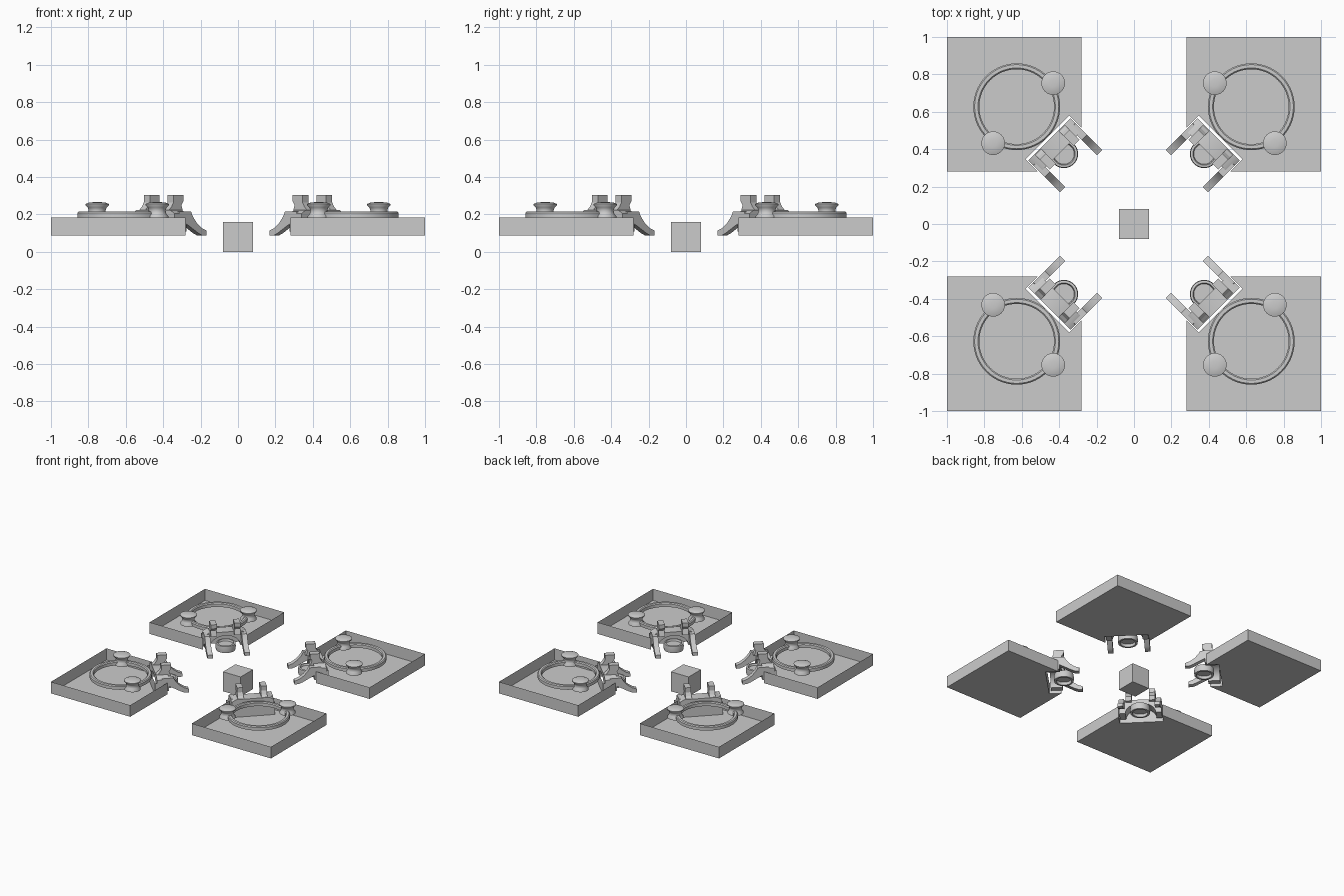
import bpy, bmesh, math
from mathutils import Matrix, Vector

if "Cube" in bpy.data.objects:
    bpy.data.objects.remove(bpy.data.objects["Cube"])

# Each corner unit is built along +x (pointing away from the centre), then rotated into place.


def finish(name, bm, turn, smooth=False, recalc=True):
    if recalc:
        bmesh.ops.recalc_face_normals(bm, faces=bm.faces)
    bm.transform(Matrix.Rotation(turn, 4, 'Z'))
    me = bpy.data.meshes.new(name)
    bm.to_mesh(me)
    bm.free()
    ob = bpy.data.objects.new(name, me)
    bpy.context.collection.objects.link(ob)
    if smooth:
        bpy.context.view_layer.objects.active = ob
        ob.select_set(True)
        bpy.ops.object.shade_smooth_by_angle(angle=math.radians(40))
        ob.select_set(False)
    return ob


def extrude(name, pts, offset, turn, smooth=False):
    bm = bmesh.new()
    face = bm.faces.new([bm.verts.new(p) for p in pts])
    new = bmesh.ops.extrude_face_region(bm, geom=[face])['geom']
    bmesh.ops.translate(bm, vec=Vector(offset),
                        verts=[g for g in new if isinstance(g, bmesh.types.BMVert)])
    return finish(name, bm, turn, smooth)


def lathe(name, profile, centre, turn, steps=40, closed=False):
    bm = bmesh.new()
    rings = []
    for r, z in profile:
        rings.append([bm.verts.new((centre[0] + r * math.cos(2 * math.pi * i / steps),
                                    centre[1] + r * math.sin(2 * math.pi * i / steps), z))
                      for i in range(steps)])
    pairs = list(zip(rings, rings[1:]))
    if closed:
        pairs.append((rings[-1], rings[0]))
    for a, b in pairs:
        for i in range(steps):
            j = (i + 1) % steps
            bm.faces.new((a[i], a[j], b[j], b[i]))
    if not closed:
        bm.faces.new(rings[0])
        bm.faces.new(rings[-1])
    return finish(name, bm, turn, True)


def tray(turn):
    # open-topped box with a notch at its inner corner
    half = [(0.655, 0.165), (0.561, 0.165), (0.905, 0.509), (1.414, 0)]
    outline = half + [(u, -v) for u, v in reversed(half[:-1])]
    bm = bmesh.new()
    low = [bm.verts.new((u, v, 0.088)) for u, v in outline]
    top = [bm.verts.new((u, v, 0.183)) for u, v in outline]
    bm.faces.new(low)
    for i in range(len(low)):
        j = (i + 1) % len(low)
        bm.faces.new((low[i], low[j], top[j], top[i]))
    bmesh.ops.triangulate(bm, faces=[f for f in bm.faces if len(f.verts) > 4])
    finish("tray", bm, turn)


def clamp(turn):
    # arched bridge spanning the two claws
    arch = [(0.115 * math.cos(math.pi * i / 16), 0.11 + 0.085 * math.sin(math.pi * i / 16))
            for i in range(17)]
    outline = [(0.16, 0.11), (0.16, 0.205), (0.125, 0.225),
               (-0.125, 0.225), (-0.16, 0.205), (-0.16, 0.11)] + arch[::-1]
    extrude("bridge", [(0.55, v, z) for v, z in outline], (0.09, 0, 0), turn, True)
    # claws curving down towards the centre, and upright posts
    claw = [(0.40, 0.088), (0.40, 0.115), (0.435, 0.128), (0.47, 0.153), (0.50, 0.187),
            (0.515, 0.215), (0.60, 0.215), (0.62, 0.17), (0.57, 0.16), (0.51, 0.128),
            (0.46, 0.10), (0.43, 0.088)]
    post = [(0.525, 0.205), (0.54, 0.25), (0.525, 0.27), (0.525, 0.303), (0.60, 0.303),
            (0.60, 0.265), (0.615, 0.24), (0.64, 0.22), (0.64, 0.205)]
    for v in (-0.16, 0.12):
        extrude("claw", [(u, v, z) for u, z in claw], (0, 0.04, 0), turn, True)
    for v in (-0.112, 0.067):
        extrude("post", [(u, v, z) for u, z in post], (0, 0.045, 0), turn)
    # shallow cup held between the claws
    lathe("cup", [(0.058, 0.12), (0.058, 0.095), (0.073, 0.095), (0.076, 0.12),
                  (0.073, 0.148), (0.06, 0.15), (0.055, 0.135)], (0.53, 0), turn)


def knobs(turn):
    for v in (-0.227, 0.227):
        lathe("knob", [(0.06, 0.182), (0.06, 0.19), (0.048, 0.205), (0.045, 0.222),
                       (0.05, 0.236), (0.062, 0.248), (0.063, 0.256), (0.045, 0.263),
                       (0.02, 0.266)], (0.838, v), turn)


for k in range(4):
    angle = math.radians(45 + 90 * k)
    tray(angle)
    lathe("ring", [(0.232, 0.183), (0.232, 0.208), (0.225, 0.215), (0.207, 0.215),
                   (0.2, 0.208), (0.2, 0.183)], (0.887, 0), angle, 56, True)
    knobs(angle)
    clamp(angle)

# centre cube
cube = bmesh.new()
bmesh.ops.create_cube(cube, size=0.16)
bmesh.ops.translate(cube, verts=cube.verts, vec=(0, 0, 0.08))
finish("centre_cube", cube, 0)
